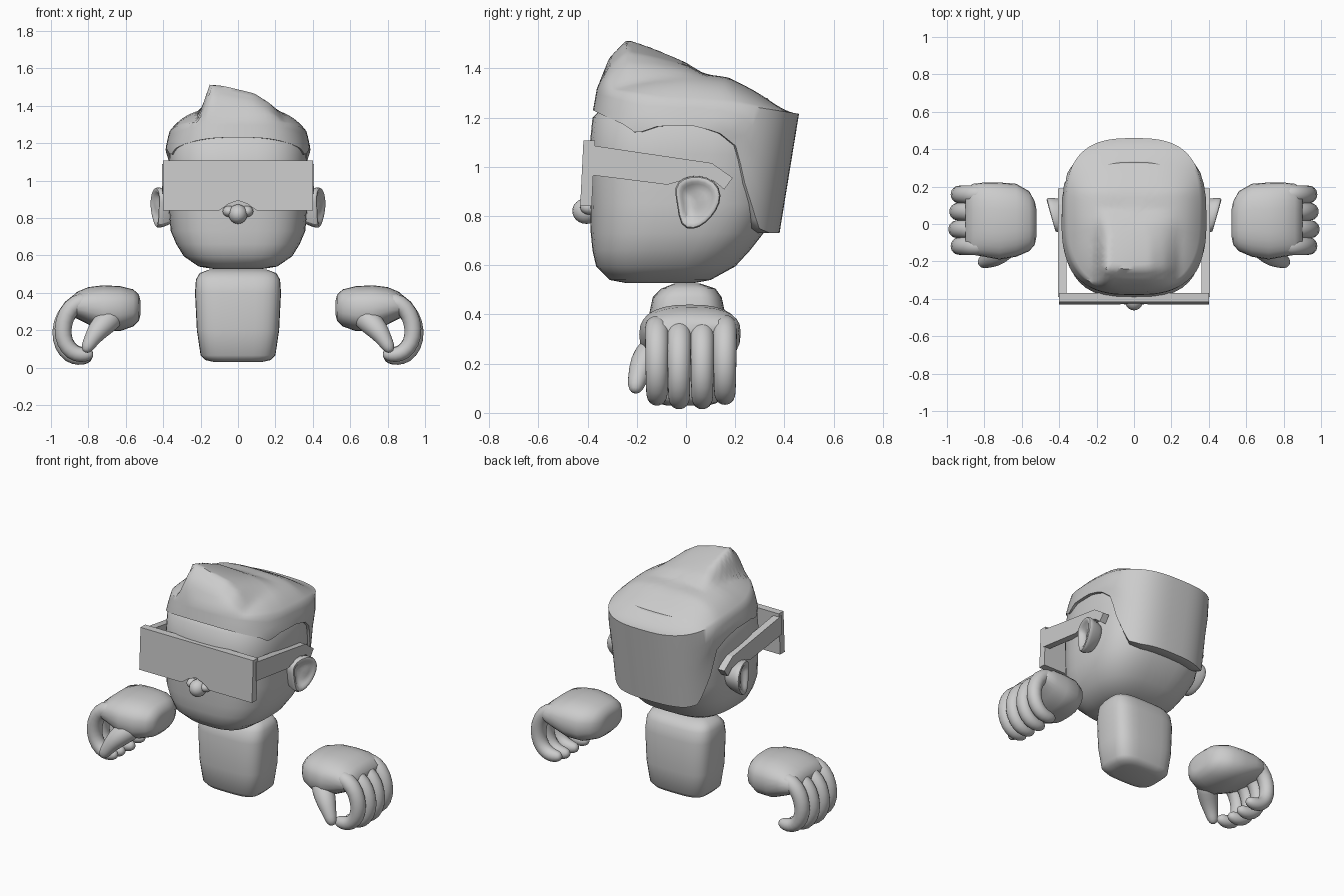
import bpy, bmesh, math
from mathutils import Vector

if "Cube" in bpy.data.objects:
    bpy.data.objects.remove(bpy.data.objects["Cube"])


def spow(v, p):
    return math.copysign(abs(v) ** (2 / p), v)


def oval(n, p):
    """Unit superellipse, starting at the -v side."""
    a = [2 * math.pi * i / n for i in range(n)]
    return [(spow(math.sin(t), p), -spow(math.cos(t), p)) for t in a]


def lerp(table, v):
    if v <= table[0][0]:
        return table[0][1]
    for (a, fa), (b, fb) in zip(table, table[1:]):
        if v <= b:
            return fa + (fb - fa) * (v - a) / (b - a)
    return table[-1][1]


def loft(name, rings, mirror=False, angle=40, subsurf=0):
    """Skin a list of equal-length rings and close both ends."""
    bm = bmesh.new()
    rows = [[bm.verts.new(co) for co in r] for r in rings]
    n = len(rows[0])
    for a, b in zip(rows, rows[1:]):
        for i in range(n):
            j = (i + 1) % n
            bm.faces.new((a[i], a[j], b[j], b[i]))
    bm.faces.new(rows[0])
    bm.faces.new(rows[-1])
    bmesh.ops.recalc_face_normals(bm, faces=bm.faces)
    mesh = bpy.data.meshes.new(name)
    bm.to_mesh(mesh)
    bm.free()
    ob = bpy.data.objects.new(name, mesh)
    bpy.context.collection.objects.link(ob)
    bpy.ops.object.select_all(action='DESELECT')
    ob.select_set(True)
    bpy.context.view_layer.objects.active = ob
    bpy.ops.object.shade_smooth_by_angle(angle=math.radians(angle))
    if subsurf:
        ob.modifiers.new("smooth", 'SUBSURF').levels = subsurf
        ob.modifiers["smooth"].render_levels = subsurf
    if mirror:
        m = ob.modifiers.new("mirror", 'MIRROR')
        m.use_mirror_merge = False
    return ob


def stack(levels, n, p):
    """Horizontal rings from (z, half width, front y, back y)."""
    return [[(x * rx, (f + b) / 2 + y * (b - f) / 2, z) for x, y in oval(n, p)]
            for z, rx, f, b in levels]


def tube(name, path, radii, n=12, flat=1.0):
    """Round limb along a path, mirrored to the other side."""
    pts = [Vector(p) for p in path]
    rings = []
    for i, (c, r) in enumerate(zip(pts, radii)):
        d = (pts[min(i + 1, len(pts) - 1)] - pts[max(i - 1, 0)]).normalized()
        u = d.cross(Vector((0, 1, 0))).normalized()
        v = d.cross(u)
        rings.append([c + u * r * flat * a + v * r * b for a, b in oval(n, 2)])
    return loft(name, rings, True, 60, 1)


# Head
loft("head", stack([
    (.527, .13, -.24, .03), (.54, .21, -.31, .10), (.595, .29, -.365, .20),
    (.66, .33, -.38, .26), (.73, .36, -.387, .315), (.85, .37, -.39, .36),
    (1.05, .37, -.395, .38), (1.2, .365, -.38, .39), (1.28, .3, -.3, .33)],
    40, 2.9), angle=50)

# Hair: side wall follows the hairline, top is domed with a swept quiff
HAIRLINE = [(-.38, 1.23), (-.34, 1.21), (-.25, 1.17), (-.2, 1.135), (-.12, 1.165),
            (.02, 1.165), (.12, 1.14), (.2, 1.08), (.24, .95), (.33, .75), (.38, .73)]
BACK = [(.73, .38), (1.22, .46)]
FRONT = [(1.1, -.395), (1.23, -.378), (1.33, -.36)]
WIDTH = [(.7, .37), (1.08, .375), (1.17, .388), (1.25, .37), (1.33, .345)]
RIM = [(-.38, 1.32), (-.1, 1.27), (.2, 1.255), (.46, 1.215)]
TOP = [(-.36, 1.335), (-.25, 1.37), (0, 1.385), (.17, 1.365), (.3, 1.31), (.46, 1.22)]
QUIFF_X = [(-.21, 0), (-.15, 1), (.09, .65), (.17, .38), (.24, 0)]
QUIFF_Y = [(-.365, 0), (-.31, .12), (-.24, .165), (.08, 0)]


def outline(x, y, z):
    f, b = lerp(FRONT, z), lerp(BACK, z)
    return Vector((x * lerp(WIDTH, z), (f + b) / 2 + y * (b - f) / 2, z))


unit = oval(80, 2.8)
low = [lerp(HAIRLINE, .02 + .4 * y) for x, y in unit]
rim = [lerp(RIM, .04 + .42 * y) for x, y in unit]
rings = [[outline(x * .84, y * .84, z) for (x, y), z in zip(unit, low)]]
for t in (0, .25, .5, .75, 1):
    rings.append([outline(x, y, a + (b - a) * t) for (x, y), a, b in zip(unit, low, rim)])
for s in (.96, .91, .86, .81, .76, .7, .64, .57, .5, .42, .34, .25, .16, .07):
    row = []
    for edge in rings[5]:
        x, y = edge.x * s, .04 + (edge.y - .04) * s
        z = edge.z + (max(lerp(TOP, y), edge.z) - edge.z) * (1 - s ** 4)
        row.append((x, y, z + lerp(QUIFF_X, x) * lerp(QUIFF_Y, y)))
    rings.append(row)
loft("hair", rings, angle=50)

# Visor with nose notch, and its side arms
shield = [(-.4, .84), (-.1, .84), (-.05, .875), (0, .893), (.05, .875), (.1, .84),
          (.4, .84), (.4, 1.106), (-.4, 1.106)]
loft("visor", [[(x, y + (z - .84) * .05, z) for x, z in shield]
               for y in (-.43, -.383)], angle=25)
arm = [(-.39, 1.088), (.105, 1.015), (.19, .955), (.155, .908), (.11, .945),
       (.01, .952), (-.075, .927), (-.39, .967)]
loft("visor_arm", [[(x, y, z) for y, z in arm] for x in (.36, .405)], True, 25)

# Ears
ear = [(-.05, .92), (-.015, .955), (.05, .968), (.12, .945), (.148, .885), (.125, .82),
       (.08, .77), (.03, .742), (-.025, .755), (-.035, .85)]
loft("ear", [[(x + .25 * (y - .05) * (x > .4), .045 + (y - .045) * s, .86 + (z - .86) * s)
              for y, z in ear]
             for x, s in ((.33, .75), (.38, .9), (.425, 1.04), (.447, .98),
                          (.445, .78), (.425, .6), (.42, .25))], True, 60, 1)

# Nose: ball and nostrils
for name, x, y, z, size in (("nose", 0, -.405, .82, (.05, .057, .052)),
                            ("nostril", .048, -.39, .835, (.034, .04, .03)),
                            ("nostril", -.048, -.39, .835, (.034, .04, .03))):
    bpy.ops.mesh.primitive_uv_sphere_add(segments=20, ring_count=12, location=(x, y, z))
    bpy.context.object.name = name
    bpy.context.object.scale = size
    bpy.ops.object.shade_smooth()

# Body
loft("body", stack([
    (.03, .13, -.08, .09), (.04, .175, -.115, .125), (.065, .2, -.135, .145),
    (.2, .22, -.15, .16), (.4, .23, -.15, .16), (.47, .225, -.135, .145),
    (.505, .205, -.10, .12), (.525, .15, -.05, .06)], 32, 3.6), angle=60)

# Palms, lofted from wrist to knuckles: x, y range, z range
palm = [(.522, -.07, .08, .28, .36), (.53, -.11, .12, .25, .39), (.56, -.145, .175, .22, .418),
        (.63, -.175, .215, .195, .435), (.72, -.19, .222, .195, .44),
        (.8, -.175, .222, .23, .43), (.86, -.165, .215, .26, .405), (.9, -.14, .19, .28, .37)]
loft("palm", [[(x, (a + b) / 2 + u * (b - a) / 2, (c + d) / 2 + v * (d - c) / 2)
               for u, v in oval(28, 2.5)] for x, a, b, c, d in palm], True, 60)

# Curled fingers
curl = [(.8, .345), (.88, .33), (.93, .275), (.953, .19), (.94, .115), (.9, .065),
        (.85, .05), (.805, .055), (.785, .058)]
radii = [.05, .052, .05, .049, .047, .046, .043, .034, .014]
for i, (y, dx, dz) in enumerate(((-.118, -.012, .015), (-.028, .0, 0),
                                 (.066, -.005, 0), (.158, -.012, .018))):
    tube(f"finger_{i + 1}", [(x + dx, y, z + dz) for x, z in curl], radii)

# Thumbs
tube("thumb", [(.64, -.08, .29), (.70, -.135, .25), (.75, -.175, .2), (.785, -.195, .145),
               (.808, -.205, .105), (.818, -.208, .08)],
     [.06, .07, .06, .042, .036, .015])
